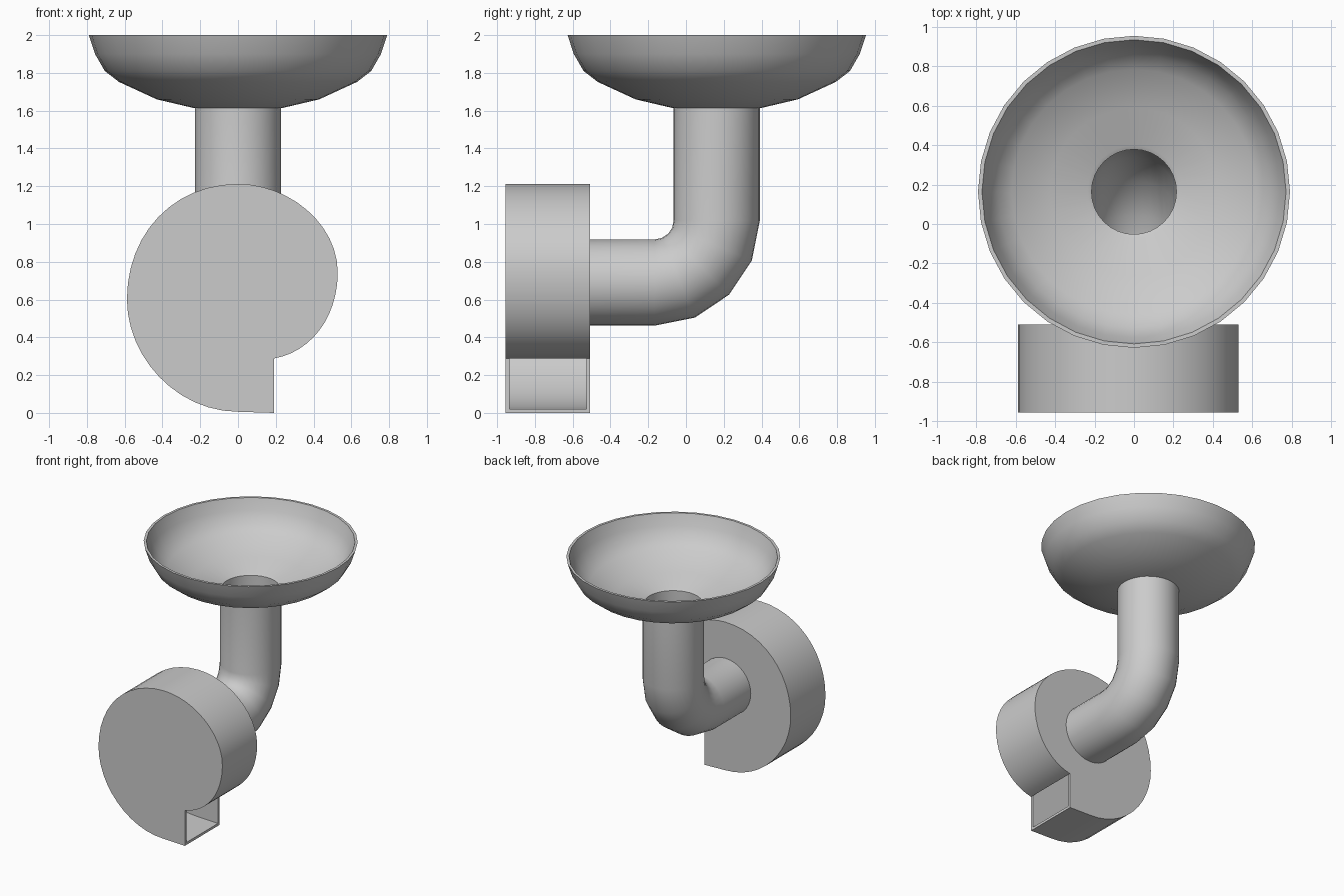
import bpy, bmesh
from math import sin, cos, pi
from mathutils import Vector
from mathutils.geometry import interpolate_bezier

if "Cube" in bpy.data.objects:
    bpy.data.objects.remove(bpy.data.objects["Cube"])

SEG = 32
CY, CZ = 0.163, 0.69          # drain axis in y, inlet axis in z
R_OUT, R_IN = 0.228, 0.215    # pipe radii


def finish(obj, angle=40):
    bpy.context.view_layer.objects.active = obj
    for o in bpy.context.selected_objects:
        o.select_set(False)
    obj.select_set(True)
    bpy.ops.object.shade_smooth_by_angle(angle=angle * pi / 180)


def skin(name, rings):
    """Closed skin over rings; the last ring joins the first."""
    bm = bmesh.new()
    vs = [[bm.verts.new(p) for p in ring] for ring in rings]
    for i in range(len(vs)):
        a, b = vs[i], vs[(i + 1) % len(vs)]
        for j in range(SEG):
            k = (j + 1) % SEG
            bm.faces.new((a[j], a[k], b[k], b[j]))
    bmesh.ops.recalc_face_normals(bm, faces=bm.faces)
    me = bpy.data.meshes.new(name)
    bm.to_mesh(me)
    bm.free()
    obj = bpy.data.objects.new(name, me)
    bpy.context.collection.objects.link(obj)
    finish(obj)
    return obj


def slab(name, outlines, y0, y1):
    """Flat outlines in x, z (inner ones are holes) extruded from y0 to y1."""
    cu = bpy.data.curves.new(name, 'CURVE')
    cu.dimensions, cu.fill_mode = '2D', 'BOTH'
    cu.extrude = (y1 - y0) / 2
    for pts in outlines:
        sp = cu.splines.new('POLY')
        sp.points.add(len(pts) - 1)
        for p, q in zip(sp.points, pts):
            p.co = (q[0], q[1], 0, 1)
        sp.use_cyclic_u = True
    tmp = bpy.data.objects.new(name + "_outline", cu)
    bpy.context.collection.objects.link(tmp)
    me = bpy.data.meshes.new_from_object(
        tmp.evaluated_get(bpy.context.evaluated_depsgraph_get()))
    bpy.data.objects.remove(tmp)
    bm = bmesh.new()
    bm.from_mesh(me)
    bmesh.ops.remove_doubles(bm, verts=bm.verts, dist=1e-5)
    for v in bm.verts:
        x, z, d = v.co
        v.co = (x, (y0 + y1) / 2 - d, z)
    bmesh.ops.recalc_face_normals(bm, faces=bm.faces)
    bm.to_mesh(me)
    bm.free()
    obj = bpy.data.objects.new(name, me)
    bpy.context.collection.objects.link(obj)
    finish(obj)


def circle(r):
    return [(cos(2 * pi * j / SEG) * r, sin(2 * pi * j / SEG) * r) for j in range(SEG)]


# Funnel bowl: outer profile up, inner profile down
bowl = [(0.215, 1.612), (0.23, 1.613), (0.43, 1.66), (0.63, 1.752), (0.705, 1.81),
        (0.757, 1.90), (0.79, 2.0),
        (0.77, 2.0), (0.738, 1.91), (0.69, 1.825), (0.62, 1.772), (0.425, 1.68),
        (0.235, 1.635), (0.215, 1.625)]
skin("funnel_bowl", [[(x, CY + y, z) for x, y in circle(r)] for r, z in bowl])

# Elbow pipe: path of (y, z, tilt), skinned outside and back along the inside
bend = CY - 0.33, CZ + 0.33
path = [(CY, 1.615, 0)]
path += [(bend[0] + 0.33 * cos(a), bend[1] - 0.33 * sin(a), a)
         for a in (i * pi / 8 for i in range(5))]
path += [(-0.52, CZ, pi / 2)]


def pipe_ring(y, z, a, r):
    return [(u, y + v * cos(a), z - v * sin(a)) for u, v in circle(r)]


skin("elbow_pipe", [pipe_ring(*p, R_OUT) for p in path] +
     [pipe_ring(*p, R_IN) for p in reversed(path)])

# Spiral outline of the blower housing
quads = [((.19, .288), (.38, .32), (.528, .50), (.528, .744)),
         ((.528, .744), (.528, 1.0), (.27, 1.212), (0, 1.212)),
         ((0, 1.212), (-.34, 1.212), (-.588, .95), (-.588, .60)),
         ((-.588, .60), (-.588, .30), (-.33, .008), (0, .006))]
spiral = []
for q in quads:
    spiral += interpolate_bezier(*[Vector(p) for p in q], 13)[:-1]
spiral = [p.to_2d() for p in spiral] + [Vector((0, .006)), Vector((.19, 0))]

# Inner offset of the spiral gives the wall thickness
inner = []
for i, p in enumerate(spiral):
    t = (spiral[min(i + 1, len(spiral) - 1)] - spiral[max(i - 1, 0)]).normalized()
    inner.append(p + Vector((-t.y, t.x)) * 0.02)
inner[0].x = inner[-1].x = 0.19

# Housing: scroll wall, closed front plate, back plate with inlet hole
slab("scroll_wall", [spiral + inner[::-1]], -0.935, -0.528)
slab("front_plate", [spiral], -0.955, -0.935)
slab("back_plate", [spiral, [(x, CZ + z) for x, z in circle(R_IN)]], -0.528, -0.508)
